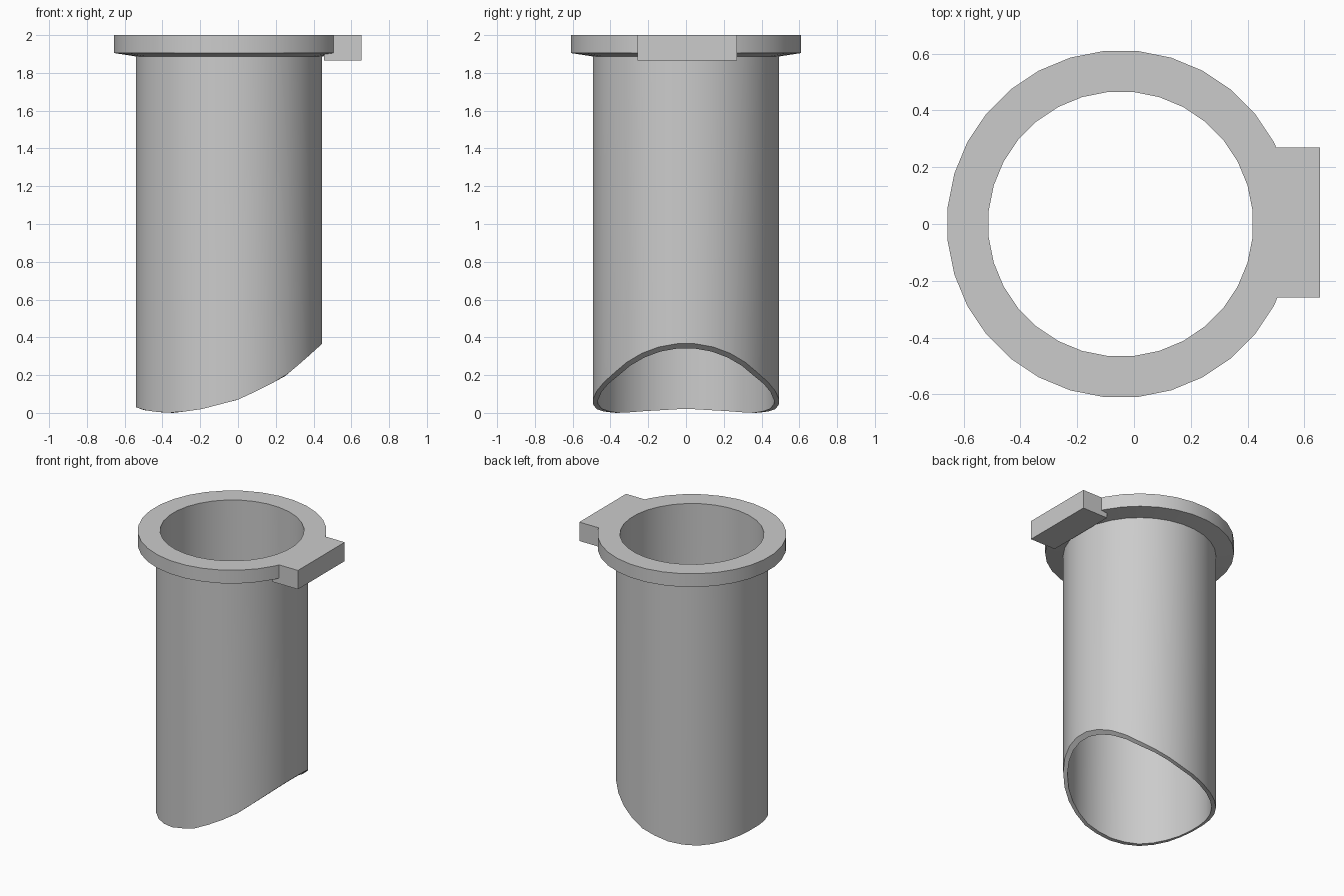
import bpy, bmesh, math

cube = bpy.data.objects.get("Cube")
if cube:
    bpy.data.objects.remove(cube)

grey = bpy.data.materials.new("light grey")
grey.use_nodes = True
colour = (0.6, 0.6, 0.6, 1)
grey.diffuse_color = colour
grey.node_tree.nodes["Principled BSDF"].inputs["Base Color"].default_value = colour

SIDES = 32
CENTRE_X = -0.047
BORE, TUBE, FLANGE = 0.467, 0.495, 0.612
# Height of the curved mouth along x
MOUTH = [(-0.545, 0.032), (-0.5, 0.015), (-0.42, 0.004), (-0.34, 0.0), (-0.2, 0.018),
         (0, 0.07), (0.13, 0.13), (0.25, 0.195), (0.35, 0.28), (0.45, 0.37)]


def mouth_height(x):
    x = min(max(x, MOUTH[0][0]), MOUTH[-1][0])
    for (x0, z0), (x1, z1) in zip(MOUTH, MOUTH[1:]):
        if x <= x1:
            return z0 + (z1 - z0) * (x - x0) / (x1 - x0)


def add_object(name, bm):
    bmesh.ops.recalc_face_normals(bm, faces=bm.faces)
    mesh = bpy.data.meshes.new(name)
    bm.to_mesh(mesh)
    bm.free()
    mesh.materials.append(grey)
    obj = bpy.data.objects.new(name, mesh)
    bpy.context.collection.objects.link(obj)
    return obj


# Tube with flanged rim: closed wall profile swept round, None marks the mouth
profile = [(BORE, 2), (FLANGE, 2), (FLANGE, 1.905), (TUBE, 1.887), (TUBE, None), (BORE, None)]
bm = bmesh.new()
rings = []
for i in range(SIDES):
    a = 2 * math.pi * (i + 0.5) / SIDES
    ring = []
    for r, z in profile:
        x, y = CENTRE_X + r * math.cos(a), r * math.sin(a)
        ring.append(bm.verts.new((x, y, mouth_height(x) if z is None else z)))
    rings.append(ring)
n = len(profile)
for i in range(SIDES):
    a, b = rings[i], rings[(i + 1) % SIDES]
    for j in range(n):
        k = (j + 1) % n
        bm.faces.new((a[j], b[j], b[k], a[k]))
tube = add_object("flanged_tube", bm)
bpy.ops.object.select_all(action="DESELECT")
tube.select_set(True)
bpy.context.view_layer.objects.active = tube
bpy.ops.object.shade_smooth_by_angle(angle=math.radians(30))

# Rectangular key tab on the rim
bm = bmesh.new()
bmesh.ops.create_cube(bm, size=1)
bmesh.ops.scale(bm, vec=(0.2, 0.528, 0.135), verts=bm.verts)
bmesh.ops.translate(bm, vec=(0.555, 0.006, 1.9325), verts=bm.verts)
add_object("rim_tab", bm)
